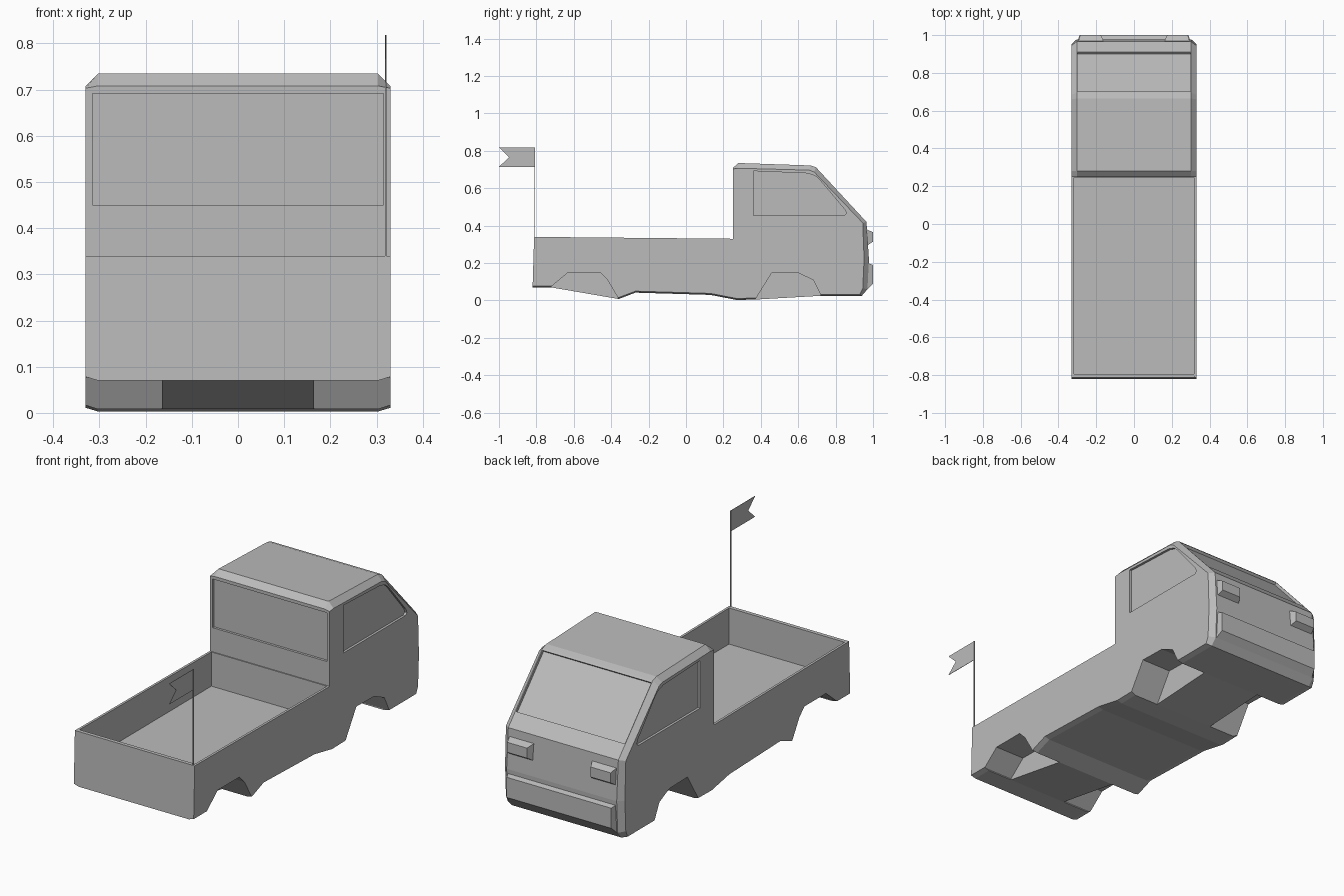
import bpy, bmesh
from mathutils import Vector

cube = bpy.data.objects.get("Cube")
if cube:
    bpy.data.objects.remove(cube, do_unlink=True)

grey = bpy.data.materials.new("plain grey")
grey.use_nodes = True
GREY = (0.5, 0.5, 0.5, 1)
grey.diffuse_color = GREY
grey.node_tree.nodes["Principled BSDF"].inputs["Base Color"].default_value = GREY


def loft(name, rings):
    """Join rings of equal length and cap both ends."""
    bm = bmesh.new()
    loops = [[bm.verts.new(p) for p in ring] for ring in rings]
    n = len(loops[0])
    for a, b in zip(loops, loops[1:]):
        for i in range(n):
            j = (i + 1) % n
            bm.faces.new((a[i], a[j], b[j], b[i]))
    bm.faces.new(loops[0])
    bm.faces.new(loops[-1])
    bmesh.ops.recalc_face_normals(bm, faces=bm.faces)
    mesh = bpy.data.meshes.new(name)
    bm.to_mesh(mesh)
    bm.free()
    mesh.materials.append(grey)
    obj = bpy.data.objects.new(name, mesh)
    bpy.context.collection.objects.link(obj)
    return obj


def prism(name, outline, x0, x1):
    """Extrude a side outline of (y, z) points from x0 to x1."""
    return loft(name, [[(x, y, z) for y, z in outline] for x in (x0, x1)])


def rect(y0, y1, z0, z1):
    return [(y0, z0), (y1, z0), (y1, z1), (y0, z1)]


def tapered(name, back, front):
    """Block along y; each end is (y, x0, x1, z0, z1)."""
    return loft(name, [[(x0, y, z0), (x1, y, z0), (x1, y, z1), (x0, y, z1)]
                       for y, x0, x1, z0, z1 in (back, front)])


# Body: middle outline and the slightly smaller outline of the sides
upper_mid = [(-.82, .07), (-.812, .34), (.25, .33), (.25, .708), (.28, .735),
             (.665, .722), (.695, .712), (.965, .42), (.978, .22), (.97, .06), (.94, .025)]
upper_side = [(-.82, .078), (-.812, .34), (.25, .33), (.25, .703), (.28, .707),
              (.66, .697), (.685, .687), (.945, .415), (.952, .22), (.945, .065), (.93, .033)]
belly = [(.72, .025), (.37, .005), (.27, .003), (.13, .03), (-.27, .042),
         (-.36, .008), (-.72, .07)]
mid = upper_mid + belly
side = upper_side + [(y, z + .008) for y, z in belly]
body = loft("truck_body", [[(x, y, z) for y, z in ring] for x, ring in
                           ((-.33, side), (-.303, mid), (.303, mid), (.33, side))])

# Cutters: cargo bed, rear window, windscreen, side windows and wheel wells
cutters = [prism("bed_cutter", rect(-.793, .245, .16, .6), -.318, .318),
           prism("rear_window_cutter", rect(.2, .262, .45, .692), -.315, .315)]

top, bottom, normal = Vector((.702, .705)), Vector((.91, .48)), Vector((.734, .679))
cutters.append(prism("windscreen_cutter",
                     [top - normal * .014, bottom - normal * .014,
                      bottom + normal * .05, top + normal * .05], -.3, .3))

window = [(.36, .455), (.845, .455), (.858, .465), (.85, .485), (.715, .645),
          (.69, .667), (.65, .68), (.36, .692)]
rear_well = [(-.72, -.05), (-.72, .075), (-.63, .15), (-.46, .15), (-.42, .11),
             (-.36, .008), (-.34, -.05)]
front_well = [(.34, -.05), (.37, .005), (.46, .15), (.6, .147), (.68, .11),
              (.72, .03), (.72, -.05)]
for s, label in ((1, "left"), (-1, "right")):
    cutters.append(prism(label + "_window_cutter", window, s * .318, s * .4))
    cutters.append(prism(label + "_rear_well_cutter", rear_well, s * .165, s * .4))
    cutters.append(prism(label + "_front_well_cutter", front_well, s * .165, s * .4))

for cutter in cutters:
    cutter.hide_render = True
    cutter.hide_viewport = True
    cutter.display_type = 'WIRE'
    mod = body.modifiers.new(cutter.name, 'BOOLEAN')
    mod.operation = 'DIFFERENCE'
    mod.solver = 'EXACT'
    mod.object = cutter

# Nose: bumper and two headlights
tapered("bumper", (.955, -.303, .303, .045, .205), (1, -.288, .288, .09, .19))
for s, label in ((1, "left"), (-1, "right")):
    tapered(label + "_headlight", (.955, s * .155, s * .298, .285, .385),
            (1, s * .175, s * .285, .315, .365))

# Flag on the rear corner
prism("flag_pole", rect(-.811, -.807, .33, .818), .318, .322)
prism("flag", [(-.808, .715), (-1, .715), (-.945, .766), (-1, .818), (-.808, .818)],
      .319, .321)
